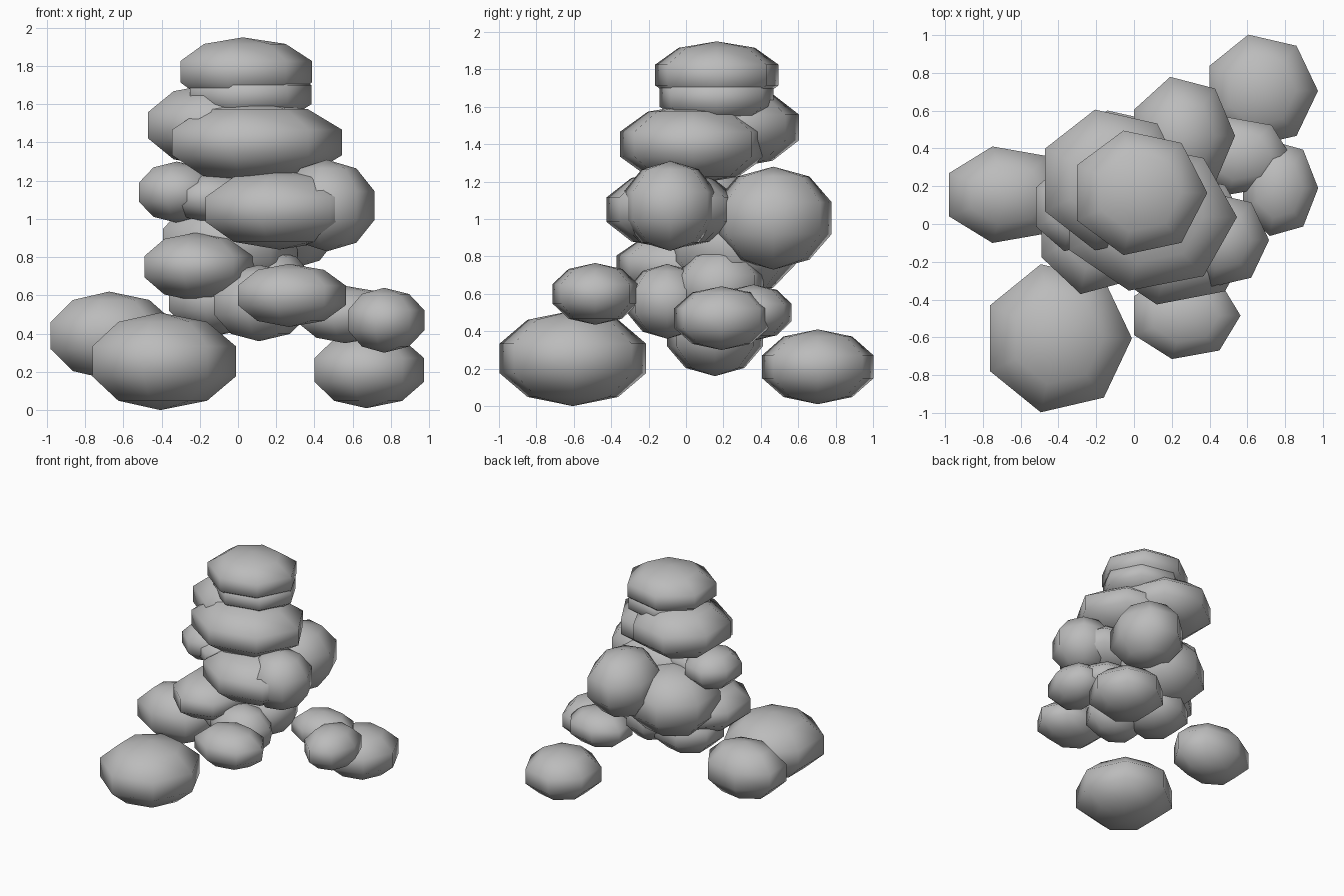
import bpy
import bmesh
from mathutils import Matrix, Vector

cube = bpy.data.objects.get("Cube")
if cube:
    bpy.data.objects.remove(cube, do_unlink=True)

# One plain grey for every blob
grey = bpy.data.materials.new("plain grey")
grey.use_nodes = True
grey.diffuse_color = (0.5, 0.5, 0.5, 1)
shader = next(n for n in grey.node_tree.nodes if n.type == "BSDF_PRINCIPLED")
shader.inputs["Base Color"].default_value = grey.diffuse_color
shader.inputs["Roughness"].default_value = 0.8

RING = 0.951  # widest ring of a five-band sphere, relative to its radius


def blob(name, centre, half_widths):
    """Seven-sided smooth sphere, given its widest ring and half height."""
    rx, ry, rz = half_widths
    bm = bmesh.new()
    bmesh.ops.create_uvsphere(bm, u_segments=7, v_segments=5, radius=1)
    # Put one corner of the rings exactly on +x
    corner = max(bm.verts, key=lambda v: v.co.x).co
    turn = -Vector((1, 0)).angle_signed(corner.xy) if corner.y else 0
    bm.transform(Matrix.Rotation(-turn, 4, "Z"))
    bmesh.ops.scale(bm, vec=(rx / RING, ry / RING, rz), verts=bm.verts)
    for face in bm.faces:
        face.smooth = True
    mesh = bpy.data.meshes.new(name)
    bm.to_mesh(mesh)
    bm.free()
    mesh.materials.append(grey)
    obj = bpy.data.objects.new(name, mesh)
    obj.location = centre
    bpy.context.collection.objects.link(obj)


# Stacked crown
blob("crown_cap", (0.025, 0.165, 1.77), (0.363, 0.338, 0.18))
blob("crown_neck", (0.05, 0.163, 1.65), (0.335, 0.312, 0.16))
blob("crown_back", (-0.12, 0.233, 1.49), (0.39, 0.382, 0.22))
blob("crown_base", (0.077, 0.037, 1.40), (0.468, 0.40, 0.215))

# Middle cluster
blob("middle_front", (0.215, -0.075, 1.05), (0.427, 0.36, 0.21))
blob("middle_left", (0.465, -0.085, 1.07), (0.25, 0.255, 0.24))
blob("middle_right", (-0.32, 0.09, 1.14), (0.22, 0.24, 0.16))
blob("middle_right_inner", (-0.13, 0.02, 1.11), (0.24, 0.2, 0.13))
blob("middle_back", (0.254, 0.467, 1.005), (0.281, 0.32, 0.275))
blob("middle_core", (-0.06, 0.25, 0.86), (0.37, 0.36, 0.28))

# Lower cluster
blob("lower_right", (-0.215, -0.02, 0.75), (0.305, 0.36, 0.18))
blob("lower_front", (0.267, -0.485, 0.60), (0.297, 0.236, 0.165))
blob("lower_centre", (0.11, -0.1, 0.56), (0.26, 0.22, 0.2))
blob("lower_back", (-0.11, 0.12, 0.58), (0.28, 0.27, 0.19))
blob("lower_core", (0.17, 0.18, 0.64), (0.22, 0.24, 0.2))

# Outlying blobs near the ground
blob("outer_left_inner", (0.56, 0.36, 0.50), (0.27, 0.21, 0.15))
blob("outer_left", (0.765, 0.19, 0.47), (0.21, 0.26, 0.17))
blob("ground_back_left", (0.672, 0.705, 0.21), (0.302, 0.305, 0.2))
blob("ground_right", (-0.674, 0.155, 0.39), (0.34, 0.262, 0.23))
blob("ground_front_right", (-0.406, -0.605, 0.255), (0.395, 0.402, 0.255))
